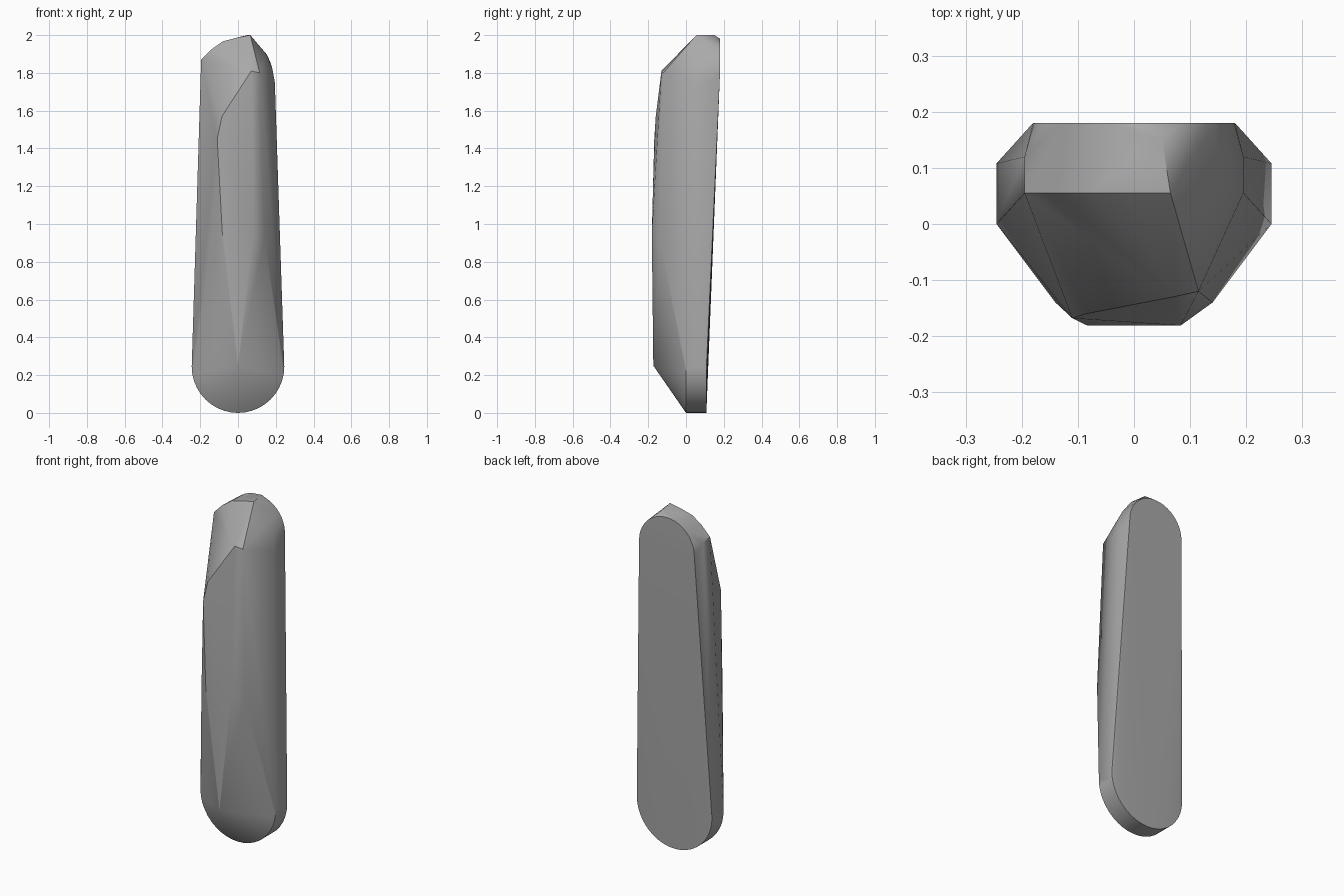
import bpy, bmesh, math

cube = bpy.data.objects.get("Cube")
if cube:
    bpy.data.objects.remove(cube, do_unlink=True)

stone = bpy.data.materials.new("stone grey")
stone.use_nodes = True
colour = (0.4, 0.4, 0.4, 1)
stone.diffuse_color = colour
stone.node_tree.nodes["Principled BSDF"].inputs["Base Color"].default_value = colour


def arc(radius, y, z, start, end, steps=20):
    """Points on an arc facing the front, at depth y around height z."""
    angles = [math.radians(start + (end - start) * i / steps) for i in range(steps + 1)]
    return [(radius * math.cos(a), y, z + radius * math.sin(a)) for a in angles]


# Rounded foot and the flat back's rounded head
points = arc(0.245, 0.0, 0.245, 180, 360) + arc(0.245, 0.108, 0.245, 180, 360)
points += arc(0.18, 0.18, 1.80, 0, 180)

# Sloped crown, higher on the left than on the right
points += [(-0.195, 0.055, 1.87), (-0.14, 0.055, 1.925), (-0.08, 0.055, 1.967),
           (0.0, 0.055, 1.988), (0.065, 0.055, 2.0), (0.05, 0.15, 2.0),
           (-0.195, 0.12, 1.86), (0.15, 0.085, 1.90), (0.18, 0.07, 1.83)]
points += [(0.195, y, 1.75) for y in (0.055, 0.12)]

# Front ridge: toe, symmetric belly, and the slanted upper facets
points += [(0.0, -0.173, 0.25), (-0.11, -0.168, 1.45), (-0.085, -0.160, 1.57),
           (0.07, -0.13, 1.81), (0.115, -0.12, 1.80)]
for side in (-1, 1):
    points += [(side * 0.083, -0.181, 0.95), (side * 0.14, -0.14, 0.92)]

bm = bmesh.new()
for p in points:
    bm.verts.new(p)
hull = bmesh.ops.convex_hull(bm, input=bm.verts)
loose = [v for v in bm.verts if not v.link_faces]
bmesh.ops.delete(bm, geom=loose, context="VERTS")
bmesh.ops.dissolve_limit(bm, angle_limit=math.radians(0.5), verts=bm.verts, edges=bm.edges)
bmesh.ops.recalc_face_normals(bm, faces=bm.faces)

mesh = bpy.data.meshes.new("standing_stone")
bm.to_mesh(mesh)
bm.free()
mesh.materials.append(stone)
obj = bpy.data.objects.new("standing_stone", mesh)
bpy.context.collection.objects.link(obj)

# Soft facets with crisp rims
bpy.ops.object.select_all(action="DESELECT")
obj.select_set(True)
bpy.context.view_layer.objects.active = obj
bpy.ops.object.shade_smooth_by_angle(angle=math.radians(30))
